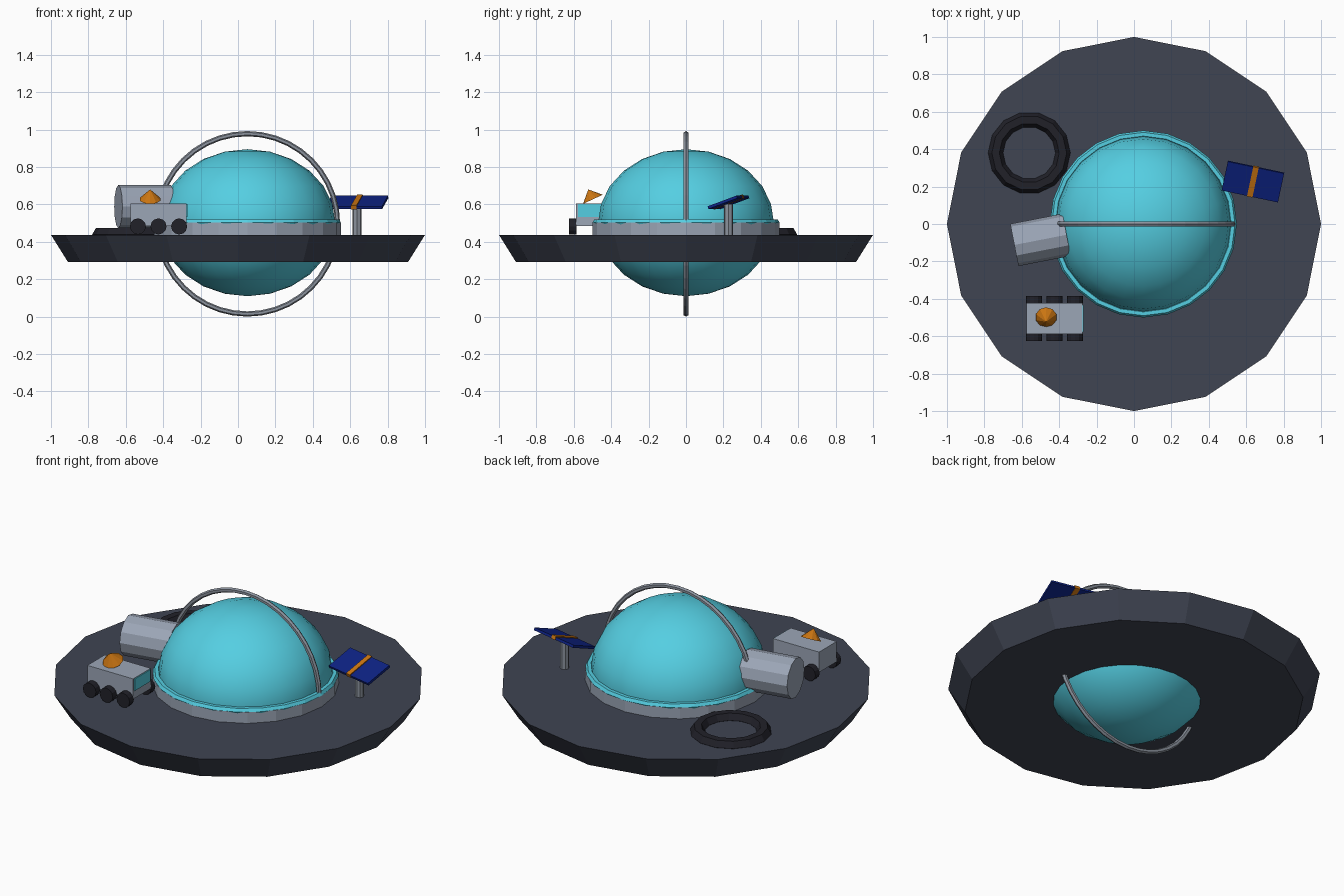
import bpy
from math import radians, pi
from mathutils import Matrix, Vector

if "Cube" in bpy.data.objects:
    bpy.data.objects.remove(bpy.data.objects["Cube"], do_unlink=True)


def material(name, r, g, b):
    m = bpy.data.materials.new(name)
    m.use_nodes = True
    m.diffuse_color = (r, g, b, 1)
    m.node_tree.nodes["Principled BSDF"].inputs["Base Color"].default_value = (r, g, b, 1)
    return m


SLATE = material("slate ground", 0.05, 0.058, 0.085)
AQUA = material("aqua glass", 0.09, 0.62, 0.76)
PALE = material("pale hull", 0.33, 0.38, 0.47)
METAL = material("grey metal", 0.26, 0.29, 0.34)
BLACK = material("black rubber", 0.015, 0.015, 0.022)
BLUE = material("solar blue", 0.004, 0.016, 0.23)
ORANGE = material("orange", 0.6, 0.18, 0.006)


def finish(name, mat, smooth=False):
    ob = bpy.context.object
    ob.name = name
    ob.data.materials.append(mat)
    if smooth:
        bpy.ops.object.shade_smooth_by_angle(angle=radians(40))
    return ob


def cone(name, mat, loc, r1, r2, depth, sides, rot=(0, 0, 0)):
    bpy.ops.mesh.primitive_cone_add(vertices=sides, radius1=r1, radius2=r2, depth=depth,
                                    location=loc, rotation=rot)
    return finish(name, mat)


def torus(name, mat, loc, major, minor, seg, ring, rot=(0, 0, 0)):
    bpy.ops.mesh.primitive_torus_add(major_radius=major, minor_radius=minor, major_segments=seg,
                                     minor_segments=ring, location=loc, rotation=rot)
    return finish(name, mat)


def box(name, mat, loc, size):
    bpy.ops.mesh.primitive_cube_add(size=1, location=loc)
    ob = finish(name, mat)
    ob.data.transform(Matrix.Diagonal((*size, 1)))
    return ob


# Ground disc
cone("ground_disc", SLATE, (0, 0, 0.365), 0.91, 1.0, 0.144, 16)

# Dome with its foundation, rim and arch
CX = 0.05
bpy.ops.mesh.primitive_uv_sphere_add(segments=24, ring_count=12, radius=1, location=(CX, 0, 0.502))
dome = finish("dome", AQUA, smooth=True)
dome.data.transform(Matrix.Diagonal((0.47, 0.47, 0.393, 1)))
cone("dome_foundation", PALE, (CX, 0, 0.465), 0.5, 0.5, 0.075, 20)
torus("dome_rim", AQUA, (CX, 0, 0.503), 0.48, 0.02, 24, 6)
torus("dome_arch", METAL, (CX, 0, 0.496), 0.482, 0.014, 40, 6, (pi / 2, 0, 0))

# Airlock
cone("airlock", PALE, (-0.5, -0.085, 0.588), 0.115, 0.115, 0.285, 12, (0, pi / 2, radians(11)))

# Spare tyre lying on the ground
torus("ground_tyre", BLACK, (-0.56, 0.38, 0.438), 0.18, 0.04, 14, 6)

# Rover
RX, RY = -0.425, -0.505
box("rover_body", PALE, (RX, RY, 0.545), (0.3, 0.165, 0.12))
box("rover_window", AQUA, (RX + 0.151, RY, 0.567), (0.008, 0.145, 0.07))
for side, y in (("right", RY - 0.1), ("left", RY + 0.1)):
    for i in range(3):
        cone(f"rover_wheel_{side}_{i + 1}", BLACK, (RX + (i - 1) * 0.11, y, 0.482),
             0.043, 0.043, 0.04, 12, (pi / 2, 0, 0))
tilt = radians(25)
dish_base = Vector((-0.47, -0.498, 0.627))
axis = Matrix.Rotation(tilt, 3, "X") @ Vector((0, 0, 1))
cone("rover_dish", ORANGE, dish_base + axis * 0.029, 0.058, 0, 0.058, 10, (tilt, 0, 0))

# Solar panel on its post
cone("solar_post", METAL, (0.636, 0.227, 0.517), 0.025, 0.025, 0.17, 8)
pose = (radians(20), 0, radians(-12))
panel = box("solar_panel", BLUE, (0.636, 0.227, 0.611), (0.308, 0.168, 0.015))
strip = box("solar_strip", ORANGE, (0.636, 0.227, 0.613), (0.03, 0.172, 0.022))
panel.rotation_euler = strip.rotation_euler = pose
